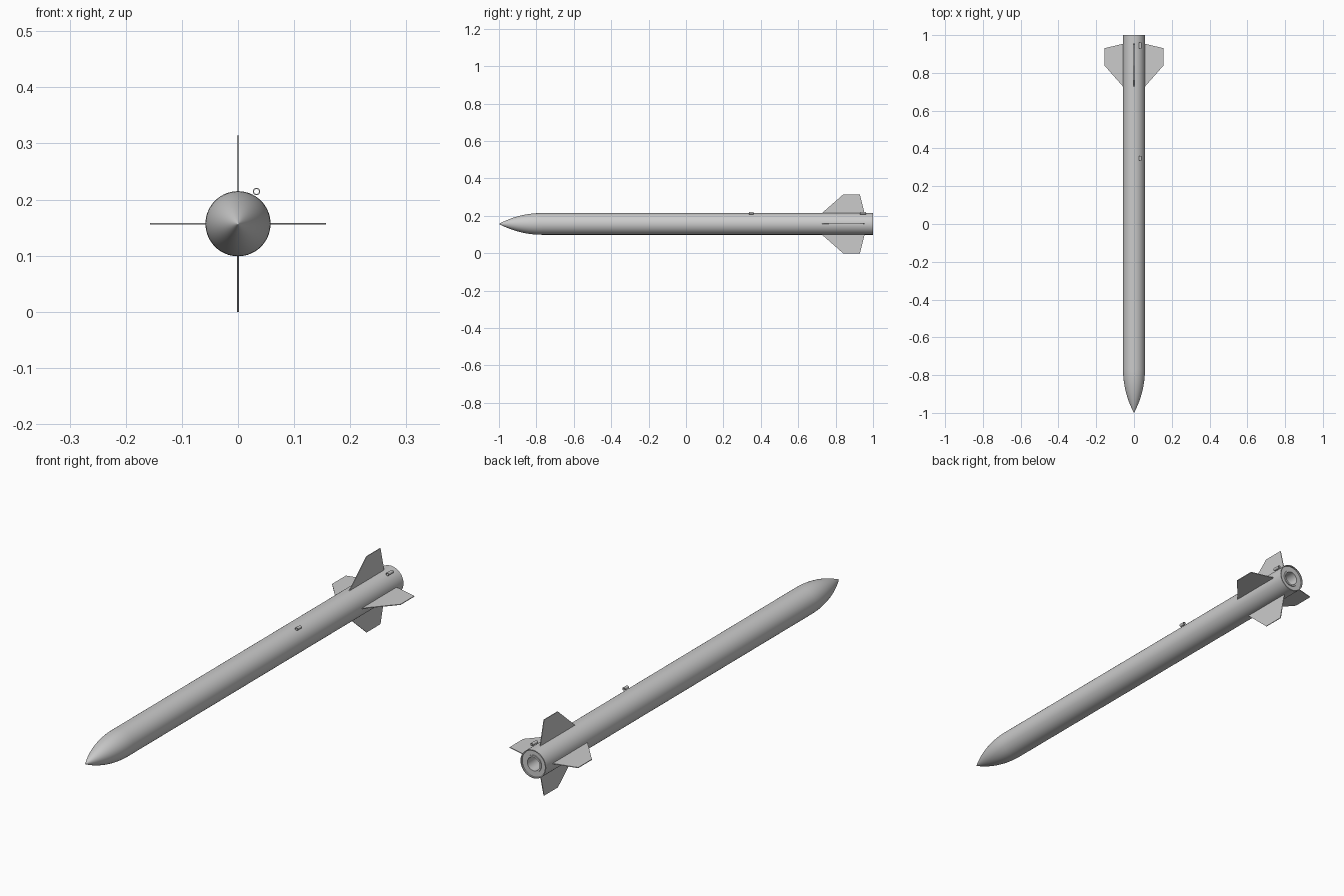
import bpy, bmesh, math
from mathutils import Matrix, Vector

if "Cube" in bpy.data.objects:
    bpy.data.objects.remove(bpy.data.objects["Cube"])

ZC = 0.157   # height of the rocket axis
R = 0.058    # body radius


def finish(name, bm, smooth=True):
    bmesh.ops.recalc_face_normals(bm, faces=bm.faces)
    mesh = bpy.data.meshes.new(name)
    bm.to_mesh(mesh)
    bm.free()
    ob = bpy.data.objects.new(name, mesh)
    bpy.context.collection.objects.link(ob)
    if smooth:
        bpy.ops.object.select_all(action='DESELECT')
        ob.select_set(True)
        bpy.context.view_layer.objects.active = ob
        bpy.ops.object.shade_smooth_by_angle(angle=math.radians(30))
    return ob


def lathe(name, profile, centre=(0, ZC), closed=False, steps=64):
    """Spin (radius, y) points around an axis parallel to y."""
    bm = bmesh.new()
    vs = [bm.verts.new((r, y, 0)) for r, y in profile]
    edges = [bm.edges.new(p) for p in zip(vs, vs[1:])]
    if closed:
        edges.append(bm.edges.new((vs[-1], vs[0])))
    bmesh.ops.spin(bm, geom=vs + edges, cent=(0, 0, 0), axis=(0, 1, 0),
                   angle=2 * math.pi, steps=steps)
    bmesh.ops.remove_doubles(bm, verts=bm.verts, dist=1e-5)
    bmesh.ops.translate(bm, verts=bm.verts, vec=(centre[0], 0, centre[1]))
    return finish(name, bm)


# Nose cone: tangent ogive
L = 0.23
rho = (R * R + L * L) / (2 * R)
ogive = []
for i in range(25):
    d = L * (i / 24) ** 1.3
    ogive.append((max(0, math.sqrt(rho ** 2 - (L - d) ** 2) + R - rho), -1 + d))
lathe("nose_cone", ogive)

# Body tube with an open rear end
lathe("body_tube", [(R, -1 + L), (R, 1.0), (R - 0.004, 1.0), (R - 0.004, -1 + L)],
      closed=True)

# Rear centring ring and motor tube
lathe("centring_ring", [(R - 0.004, 0.97), (R - 0.004, 0.994),
                        (0.035, 0.994), (0.035, 0.97)], closed=True)
lathe("motor_tube", [(0.035, 0.66), (0.035, 0.998), (0.028, 0.998), (0.028, 0.67),
                     (0, 0.67), (0, 0.66)])

# Four trapezoid fins
fin = [(R - 0.002, 0.725), (0.157, 0.84), (0.157, 0.93), (R - 0.002, 0.955)]
T = 0.0015
for k in range(4):
    bm = bmesh.new()
    face = bm.faces.new([bm.verts.new((r, y, -T)) for r, y in fin])
    ext = bmesh.ops.extrude_face_region(bm, geom=[face])
    top = [v for v in ext["geom"] if isinstance(v, bmesh.types.BMVert)]
    bmesh.ops.translate(bm, verts=top, vec=(0, 0, 2 * T))
    bm.transform(Matrix.Translation(Vector((0, 0, ZC))) @
                 Matrix.Rotation(k * math.pi / 2, 4, 'Y'))
    finish(f"fin_{k + 1}", bm, smooth=False)

# Two launch lugs: small open tubes beside the top fin
for name, y0, y1 in (("front_launch_lug", 0.336, 0.36), ("rear_launch_lug", 0.93, 0.962)):
    lathe(name, [(0.0065, y0), (0.0065, y1), (0.0045, y1), (0.0045, y0)],
          centre=(0.033, 0.2145), closed=True, steps=24)
